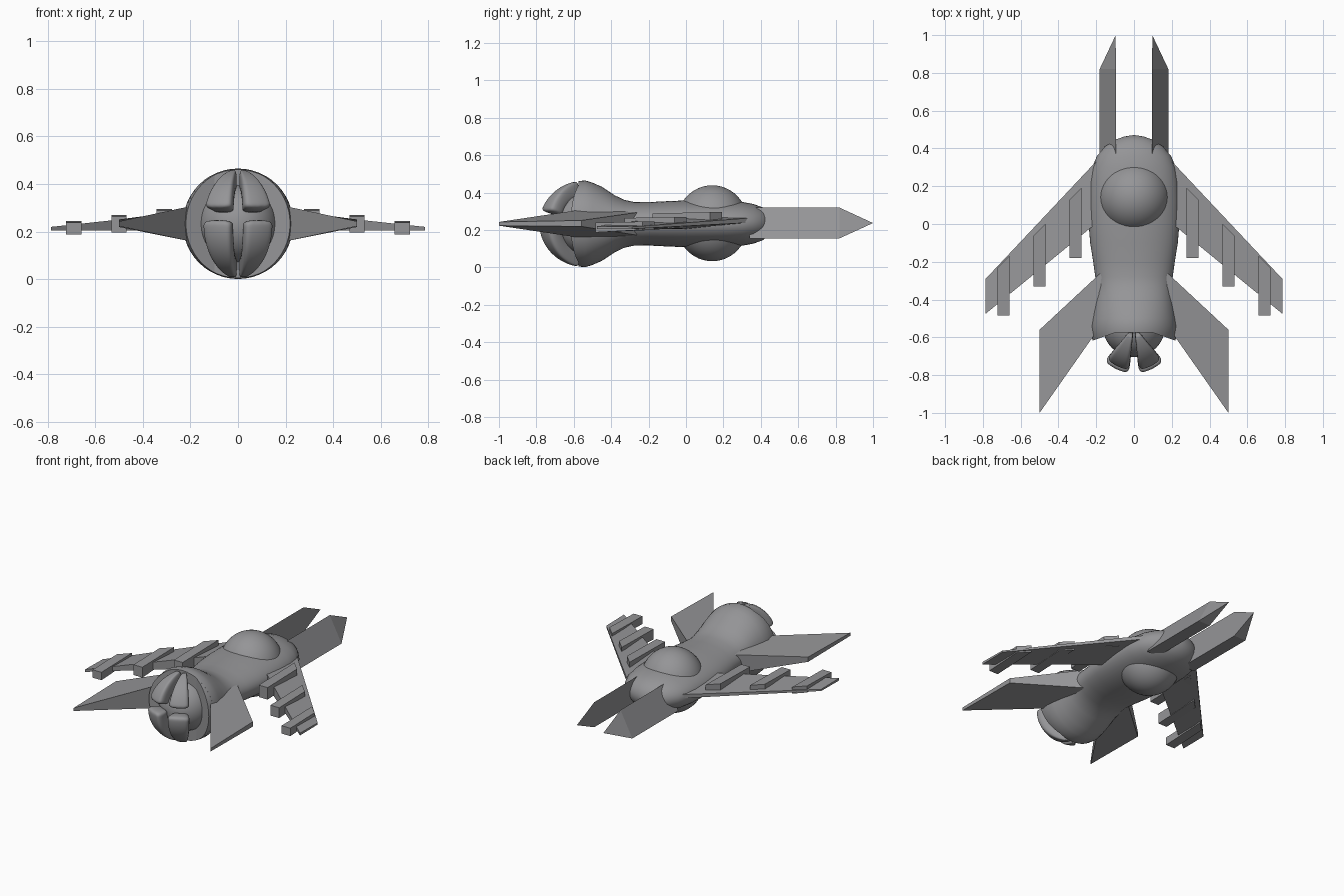
import bpy, bmesh
from math import sin, cos, pi, radians

if "Cube" in bpy.data.objects:
    bpy.data.objects.remove(bpy.data.objects["Cube"])

Z = 0.233  # height of the main axis
grey = bpy.data.materials.new("dark_grey")
grey.diffuse_color = (.3, .3, .31, 1)
grey.use_nodes = True
grey.node_tree.nodes["Principled BSDF"].inputs["Base Color"].default_value = grey.diffuse_color


def make(name, verts, faces, smooth=False, soft=False):
    me = bpy.data.meshes.new(name)
    me.from_pydata(verts, [], faces)
    bm = bmesh.new()
    bm.from_mesh(me)
    bmesh.ops.recalc_face_normals(bm, faces=bm.faces)
    bm.to_mesh(me)
    bm.free()
    me.materials.append(grey)
    ob = bpy.data.objects.new(name, me)
    bpy.context.collection.objects.link(ob)
    bpy.context.view_layer.objects.active = ob
    for o in bpy.context.selected_objects:
        o.select_set(False)
    ob.select_set(True)
    if soft:
        bpy.ops.object.shade_smooth()
        ob.modifiers.new("rounding", 'SUBSURF').levels = 2
    elif smooth:
        bpy.ops.object.shade_smooth_by_angle(angle=radians(40))
    return ob


def loft(name, rings, **kw):
    """Join equal-length point loops and cap both ends."""
    n = len(rings[0])
    verts = [p for r in rings for p in r]
    faces = [(k*n+i, k*n+(i+1) % n, (k+1)*n+(i+1) % n, (k+1)*n+i)
             for k in range(len(rings)-1) for i in range(n)]
    faces += [tuple(range(n)), tuple(range((len(rings)-1)*n, len(rings)*n))]
    return make(name, verts, faces, **kw)


def sphere(name, loc, r, scale=(1, 1, 1)):
    bpy.ops.mesh.primitive_uv_sphere_add(segments=48, ring_count=24, radius=r, location=loc, scale=scale)
    ob = bpy.context.object
    ob.name = name
    ob.data.materials.append(grey)
    bpy.ops.object.shade_smooth()


def mirror(points, s):
    return [(s*x, y, z) for x, y, z in points]


# Fuselage: elliptical sections (y, half width, half height)
sections = [(-.575, .228, .228), (-.54, .232, .232), (-.50, .226, .22), (-.45, .218, .198),
            (-.38, .208, .152), (-.33, .204, .128), (-.28, .205, .117), (-.2, .216, .116),
            (-.1, .232, .121), (0, .24, .125), (.12, .241, .125), (.22, .236, .123),
            (.3, .222, .117), (.36, .196, .106), (.41, .154, .088), (.445, .102, .062),
            (.463, .052, .033), (.47, .008, .006)]
loft("fuselage", [[(a*cos(t*pi/24), y, Z+b*sin(t*pi/24)) for t in range(48)]
                  for y, a, b in sections], smooth=True)

# Domes above and below, and the core inside the nose
sphere("cabin_dome", (0, .14, .236), .203, (.95, .95, 1))
sphere("nose_core", (0, -.54, Z), .165)


def shell(name, az, el, s, n, rows, r=.232, **kw):
    """Thick panel of the nose ball; azimuth from -y, elevation from the equator."""
    rings = []
    for j in range(rows+1):
        e = radians(el[0]+(el[1]-el[0])*j/rows)
        loop = []
        for f, order in ((1, range(n+1)), (.65, range(n, -1, -1))):
            for i in order:
                a = radians(az[0]+(az[1]-az[0])*i/n)
                loop.append((s*f*r*cos(e)*sin(a), -.54-f*(r+.02)*cos(e)*cos(a), Z+f*r*sin(e)))
        rings.append(loop)
    loft(name, rings, **kw)


for s, side in ((-1, "left"), (1, "right")):
    # Nose claws and cheeks
    shell("upper_claw_"+side, (6, 43), (16, 80), s, 4, 8, soft=True)
    shell("lower_claw_"+side, (6, 43), (-82, 5), s, 4, 10, soft=True)
    shell("cheek_"+side, (72, 86), (-80, 80), s, 5, 24, r=.23, smooth=True)

    # Front fin: thick root tapering to a thin tip
    root = [(.17, -.53, Z-.08), (.17, -.253, Z-.062), (.17, -.253, Z+.062), (.17, -.53, Z+.08)]
    tip = [(.5, -1, Z-.01), (.5, -.56, Z-.014), (.5, -.56, Z+.018), (.5, -1, Z+.01)]
    loft("front_fin_"+side, [mirror(root, s), mirror(tip, s)])

    # Swept wing
    root = [(.18, .02, .205), (.18, .353, .24), (.18, .353, .265), (.18, .02, .285)]
    tip = [(.785, -.475, .204), (.785, -.29, .206), (.785, -.29, .217), (.785, -.475, .22)]
    loft("wing_"+side, [mirror(root, s), mirror(tip, s)])

    # Wing pods: centre x, front y, back y, bottom z, top z
    for i, (x, y0, y1, z0, z1) in enumerate(((.31, -.18, .16, .21, .295),
                                             (.5, -.33, -.03, .196, .27),
                                             (.69, -.485, -.2, .187, .245))):
        d = .032
        a = [(x-d, y0, z0), (x+d, y0, z0), (x+d, y0, z1-.006), (x-d, y0, z1-.006)]
        b = [(x-d, y1+d, z0+.014), (x+d, y1-d, z0+.014), (x+d, y1-d, z1), (x-d, y1+d, z1)]
        loft("wing_pod_%d_%s" % (i+1, side), [mirror(a, s), mirror(b, s)])

    # Rear prong: wedge section running to a point
    tri = [(.096, .155), (.182, .155), (.096, .32)]
    v = [(x, y, z) for y in (.34, .82) for x, z in tri] + [(.097, 1, .237)]
    make("rear_prong_"+side, mirror(v, s),
         [(0, 1, 2), (0, 1, 4, 3), (1, 2, 5, 4), (2, 0, 3, 5), (3, 4, 6), (4, 5, 6), (5, 3, 6)])
